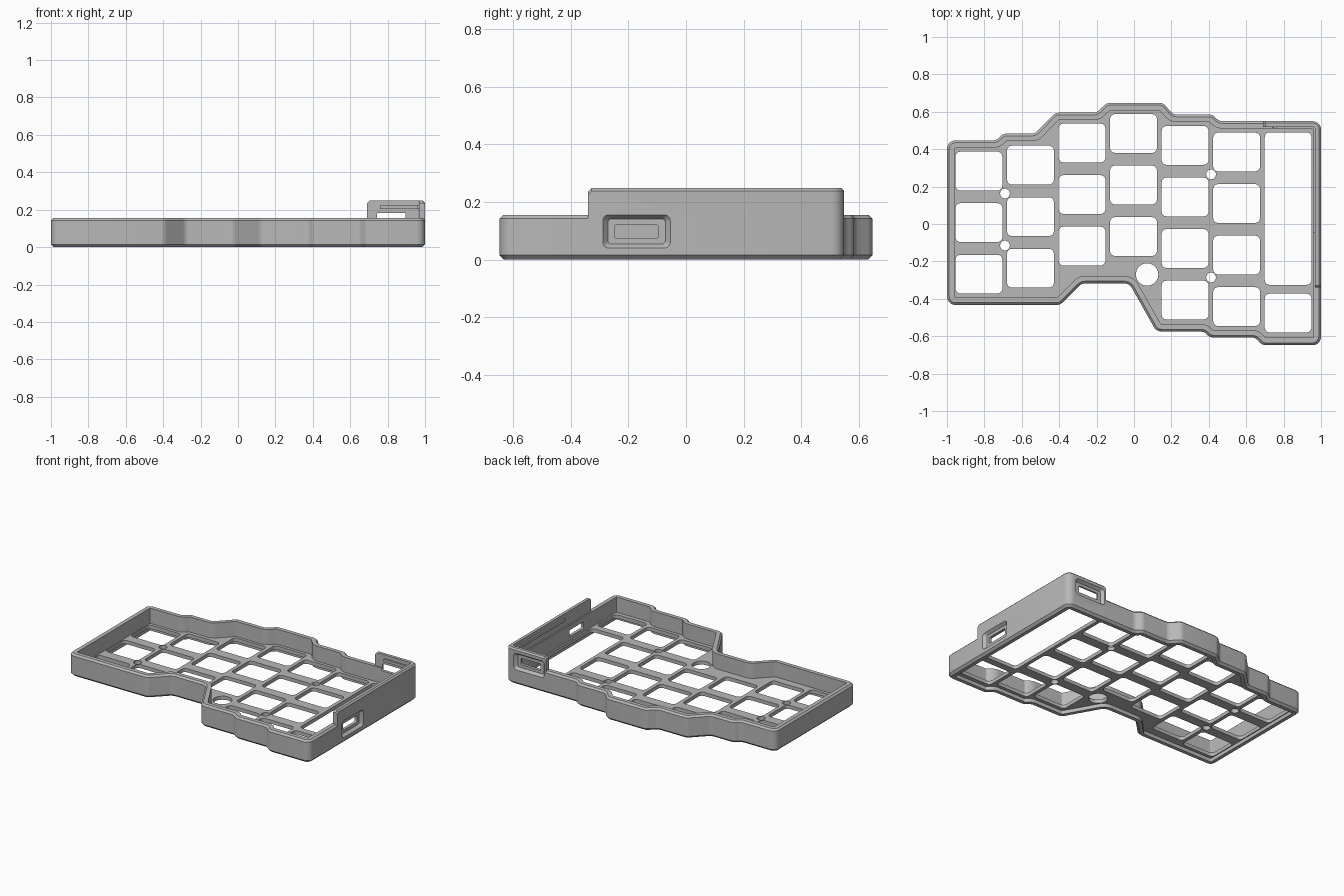
import bpy, bmesh, math
from mathutils import Vector, Matrix

cube = bpy.data.objects.get("Cube")
if cube:
    bpy.data.objects.remove(cube, do_unlink=True)

grey = bpy.data.materials.new("plain grey")
grey.use_nodes = True
grey.diffuse_color = (0.48, 0.48, 0.48, 1)
grey.node_tree.nodes["Principled BSDF"].inputs["Base Color"].default_value = grey.diffuse_color


def fillet(points, r, closed=True, steps=5):
    """Round the corners of a 2D path with true arcs."""
    pts = [Vector(p) for p in points]
    out = []
    for i, p in enumerate(pts):
        if not closed and i in (0, len(pts) - 1):
            out.append(p)
            continue
        e1 = (p - pts[i - 1]).normalized()
        e2 = (pts[(i + 1) % len(pts)] - p).normalized()
        turn = math.atan2(e1.cross(e2), e1.dot(e2))
        if abs(turn) < 0.01:
            out.append(p)
            continue
        a = p - e1 * r * math.tan(abs(turn) / 2)
        c = a + Vector((-e1.y, e1.x)) * math.copysign(r, turn)
        out += [c + Matrix.Rotation(turn * k / steps, 2) @ (a - c) for k in range(steps + 1)]
    return out


def offset(path, d, closed=True):
    """Move a path to its left by d, with mitred corners."""
    n, out = len(path), []
    for i, p in enumerate(path):
        e1 = (p - path[i - 1]).normalized()
        e2 = (path[(i + 1) % n] - p).normalized()
        if not closed and i == 0:
            e1 = e2
        if not closed and i == n - 1:
            e2 = e1
        n1, n2 = Vector((-e1.y, e1.x)), Vector((-e2.y, e2.x))
        out.append(p + (n1 + n2) * d / (1 + n1.dot(n2)))
    return out


def finish(ob):
    ob.data.materials.clear()
    ob.data.materials.append(grey)
    bpy.ops.object.select_all(action="DESELECT")
    ob.select_set(True)
    bpy.context.view_layer.objects.active = ob
    bpy.ops.object.shade_smooth_by_angle(angle=math.radians(30))


def loft(name, rings, wrap_along, wrap_around):
    """Skin a list of equal rings; open directions get capped."""
    bm = bmesh.new()
    vs = [[bm.verts.new(p) for p in ring] for ring in rings]
    n, m = len(vs), len(vs[0])
    for i in range(n if wrap_along else n - 1):
        for j in range(m if wrap_around else m - 1):
            a, b = vs[i], vs[(i + 1) % n]
            k = (j + 1) % m
            bm.faces.new((a[j], a[k], b[k], b[j]))
    if not wrap_along:
        bm.faces.new(vs[0])
        bm.faces.new(vs[-1])
    bmesh.ops.recalc_face_normals(bm, faces=bm.faces)
    me = bpy.data.meshes.new(name)
    bm.to_mesh(me)
    bm.free()
    ob = bpy.data.objects.new(name, me)
    bpy.context.collection.objects.link(ob)
    return ob


def sweep(name, path, profile, closed):
    """Sweep a profile of (inward offset, z) pairs along a path."""
    lines = [[Vector((p.x, p.y, z)) for p in offset(path, d, closed)] for d, z in profile]
    return loft(name, list(zip(*lines)), closed, True)


def rounded_rect(cx, cy, w, h, r):
    return fillet([(cx + sx * w / 2, cy + sy * h / 2)
                   for sx, sy in ((-1, -1), (1, -1), (1, 1), (-1, 1))], r)


# Outer outline, counterclockwise from the front left corner
corners = [(-1, -.433), (-.395, -.433), (-.28, -.318), (-.025, -.318), (.12, -.575),
           (.375, -.575), (.405, -.607), (.65, -.607), (.685, -.648), (1, -.648),
           (1, .55), (.455, .55), (.42, .585), (.21, .585), (.155, .648),
           (-.145, .648), (-.2, .595), (-.42, .595), (-.53, .483), (-.7, .483),
           (-.735, .447), (-1, .447)]
outline = fillet(corners, 0.045)

# Perimeter wall with chamfered foot and rim
wall = sweep("perimeter_wall", outline,
             [(.015, 0), (0, .015), (0, .143), (.012, .155), (.04, .155), (.04, 0)], True)

# Taller wall around the back right corner
tall_path = fillet([(1, -.34), (1, -.328), (1, .55), (.702, .55), (.69, .55)], 0.045, False)
tall = sweep("raised_wall", tall_path,
             [(0, .13), (0, .238), (.01, .248), (.031, .248), (.031, .13)], False)
for v in tall.data.vertices:
    if v.co.z > .2 and (v.co.y < -.335 or v.co.x < .695):
        v.co.z -= .012

# Retaining ridge inside the taller wall
ridge_path = fillet([(1, -.045), (1, .55), (.76, .55)], 0.045, False)
ridge = sweep("inner_ridge", ridge_path,
              [(.025, .203), (.025, .222), (.042, .222), (.042, .203)], False)

# Port openings: tapered recess leading to a narrow slot
def port_cutter(place):
    steps = [(.235, .115, -.02, .02), (.235, .115, 0, .02), (.2, .087, .02, .012),
             (.152, .046, .02, .006), (.152, .046, .09, .006)]
    return loft("port_cutter", [[place(p.x, p.y, depth) for p in rounded_rect(0, 0, w, h, r)]
                                for w, h, depth, r in steps], False, True)

cutters = [port_cutter(lambda u, v, d: (1 - d, u - .172, v + .0975)),
           port_cutter(lambda u, v, d: (u + .82, .55 - d, v + .16))]
for ob in (wall, tall):
    bpy.context.view_layer.objects.active = ob
    for c in cutters:
        mod = ob.modifiers.new("port", "BOOLEAN")
        mod.object, mod.operation, mod.solver = c, "DIFFERENCE", "EXACT"
        bpy.ops.object.modifier_apply(modifier=mod.name)
for c in cutters:
    bpy.data.objects.remove(c, do_unlink=True)
for ob in (wall, tall, ridge):
    finish(ob)

# Key plate: filled outline with key openings and screw holes
PITCH, KEY_W, KEY_H = 0.2755, 0.25, 0.207
loops = [offset(outline, 0.03)]
columns = [(.283, 3), (.315, 3), (.433, 3), (.484, 3), (.42, 4), (.385, 4)]
for i, (top, rows) in enumerate(columns):
    loops += [rounded_rect(-.829 + i * PITCH, top - k * PITCH, KEY_W, KEY_H, .025)
              for k in range(rows)]
loops.append(rounded_rect(.824, -.476, KEY_W, KEY_H, .025))
loops.append(rounded_rect(.824, .0825, KEY_W, .815, .025))
for x, y, r in [(-.69, .163, .026), (-.69, -.115, .026), (.412, .265, .026),
                (.412, -.286, .026), (.07, -.27, .06)]:
    loops.append([Vector((x + r * math.cos(a), y + r * math.sin(a)))
                  for a in (math.tau * k / 32 for k in range(32))])

curve = bpy.data.curves.new("key_plate", "CURVE")
curve.dimensions, curve.fill_mode, curve.extrude = "2D", "BOTH", 0.0125
for loop in loops:
    spline = curve.splines.new("POLY")
    spline.points.add(len(loop) - 1)
    for pt, p in zip(spline.points, loop):
        pt.co = (p.x, p.y, 0, 1)
    spline.use_cyclic_u = True
plate = bpy.data.objects.new("key_plate", curve)
plate.location.z = 0.0375
bpy.context.collection.objects.link(plate)
bpy.ops.object.select_all(action="DESELECT")
plate.select_set(True)
bpy.context.view_layer.objects.active = plate
bpy.ops.object.convert(target="MESH")
finish(bpy.context.view_layer.objects.active)
